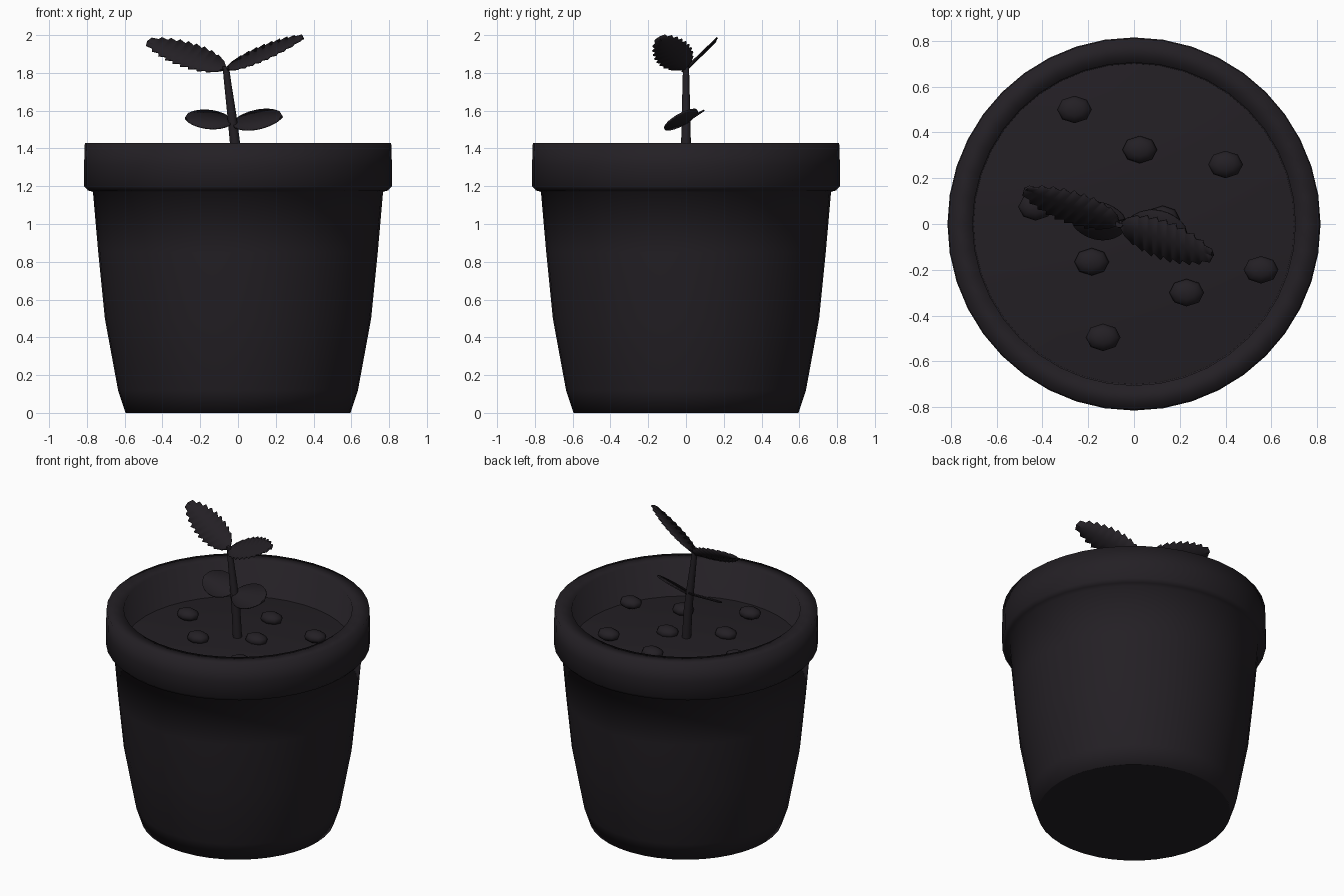
import bpy, bmesh, math
from mathutils import Vector

if "Cube" in bpy.data.objects:
    bpy.data.objects.remove(bpy.data.objects["Cube"])

mat = bpy.data.materials.new("dark")
mat.diffuse_color = (0.017, 0.014, 0.018, 1)
mat.use_nodes = True
mat.node_tree.nodes["Principled BSDF"].inputs["Base Color"].default_value = mat.diffuse_color


def finish(name, bm, angle):
    bmesh.ops.remove_doubles(bm, verts=bm.verts, dist=0.0005)
    mesh = bpy.data.meshes.new(name)
    bm.to_mesh(mesh)
    bm.free()
    mesh.materials.append(mat)
    ob = bpy.data.objects.new(name, mesh)
    bpy.context.collection.objects.link(ob)
    bpy.ops.object.select_all(action='DESELECT')
    ob.select_set(True)
    bpy.context.view_layer.objects.active = ob
    bpy.ops.object.shade_smooth_by_angle(angle=math.radians(angle))
    return ob


def lathe(name, profile, sides, angle):
    bm = bmesh.new()
    vs = [bm.verts.new((r, 0, z)) for r, z in profile]
    es = [bm.edges.new(p) for p in zip(vs, vs[1:])]
    bmesh.ops.spin(bm, geom=vs + es, cent=(0, 0, 0), axis=(0, 0, 1),
                   angle=math.tau, steps=sides)
    bmesh.ops.remove_doubles(bm, verts=bm.verts, dist=0.0005)
    bmesh.ops.recalc_face_normals(bm, faces=bm.faces)
    return finish(name, bm, angle)


def leaf(name, base, tip, side, half, teeth=0, power=0.55, skew=0.85, fold=0.01):
    """Flat blade folded along its midrib, with optional saw-toothed edges."""
    base, tip, side = Vector(base), Vector(tip), Vector(side).normalized()
    axis = tip - base
    up = axis.cross(side).normalized()
    if up.z < 0:
        up = -up
    n = teeth * 2 if teeth else 16
    bm = bmesh.new()
    rows = []
    for i in range(n + 1):
        t = i / n
        w = half * max(math.sin(math.pi * t ** skew), 0) ** power
        point = teeth and i % 2 == 1
        if teeth and not point:
            w *= 0.8
        mid = base + axis * t
        lean = axis * (0.03 if point else 0)     # teeth lean towards the tip
        rows.append([bm.verts.new(mid + side * w * s + lean * abs(s) + up * fold * (abs(s) - 0.5))
                     for s in (-1, 0, 1)])
    for a, b in zip(rows, rows[1:]):
        for k in (0, 1):
            bm.faces.new((a[k], a[k + 1], b[k + 1], b[k]))
    bmesh.ops.recalc_face_normals(bm, faces=bm.faces)
    ob = finish(name, bm, 30)
    mod = ob.modifiers.new("thickness", 'SOLIDIFY')
    mod.thickness = 0.008
    mod.offset = 0


# Pot with a heavy rim and an inner wall running below the soil
lathe("pot", [(0, 0), (0.59, 0), (0.595, 0), (0.635, 0.12), (0.705, 0.5), (0.74, 0.85),
              (0.768, 1.17), (0.795, 1.178), (0.815, 1.2), (0.815, 1.31), (0.811, 1.43),
              (0.705, 1.43), (0.70, 1.15), (0, 1.15)], 40, 100)

# Gently domed soil
lathe("soil", [(0, 1.24)] + [(r, 1.24 - 0.1 * r * r)
                             for r in (0.12, 0.25, 0.37, 0.48, 0.59, 0.703)], 40, 60)

# Pebbles
spots = [(-0.26, 0.5), (0.025, 0.325), (0.4, 0.26), (-0.43, 0.075), (-0.185, -0.165),
         (0.555, -0.2), (0.23, -0.3), (-0.135, -0.495), (0.125, 0.02)]
for i, (x, y) in enumerate(spots):
    bm = bmesh.new()
    bmesh.ops.create_uvsphere(bm, u_segments=8, v_segments=6, radius=1)
    bmesh.ops.scale(bm, vec=(0.076, 0.06, 0.038), verts=bm.verts)
    bmesh.ops.translate(bm, vec=(x, y, 1.25), verts=bm.verts)
    finish(f"pebble_{i + 1}", bm, 80)

# Leaning, tapered stem
path = [(0.0, 1.17, 0.029), (-0.016, 1.43, 0.027), (-0.033, 1.58, 0.024),
        (-0.055, 1.75, 0.019), (-0.065, 1.835, 0.017)]
bm = bmesh.new()
rings = [[bm.verts.new((x + r * math.cos(k * math.tau / 10), r * math.sin(k * math.tau / 10), z))
          for k in range(10)] for x, z, r in path]
for a, b in zip(rings, rings[1:]):
    for k in range(10):
        j = (k + 1) % 10
        bm.faces.new((a[k], a[j], b[j], b[k]))
bm.faces.new(rings[-1])
bm.faces.new(rings[0][::-1])
finish("stem", bm, 60)

# Toothed upper leaves
leaf("upper_leaf_left", (-0.06, 0, 1.82), (-0.48, 0.15, 1.965), (-0.458, -0.64, -0.614),
     0.097, teeth=10)
leaf("upper_leaf_right", (-0.065, 0, 1.82), (0.345, -0.14, 1.985), (-0.12, -0.87, -0.48),
     0.1, teeth=10)

# Plain rounded lower leaves
leaf("lower_leaf_left", (-0.03, 0.0, 1.54), (-0.28, 0.03, 1.562), (0, 0.85, 0.5),
     0.095, power=0.5, skew=1, fold=0.006)
leaf("lower_leaf_right", (-0.03, 0.0, 1.53), (0.235, -0.05, 1.57), (0.1, 0.85, 0.52),
     0.1, power=0.5, skew=1, fold=0.006)
